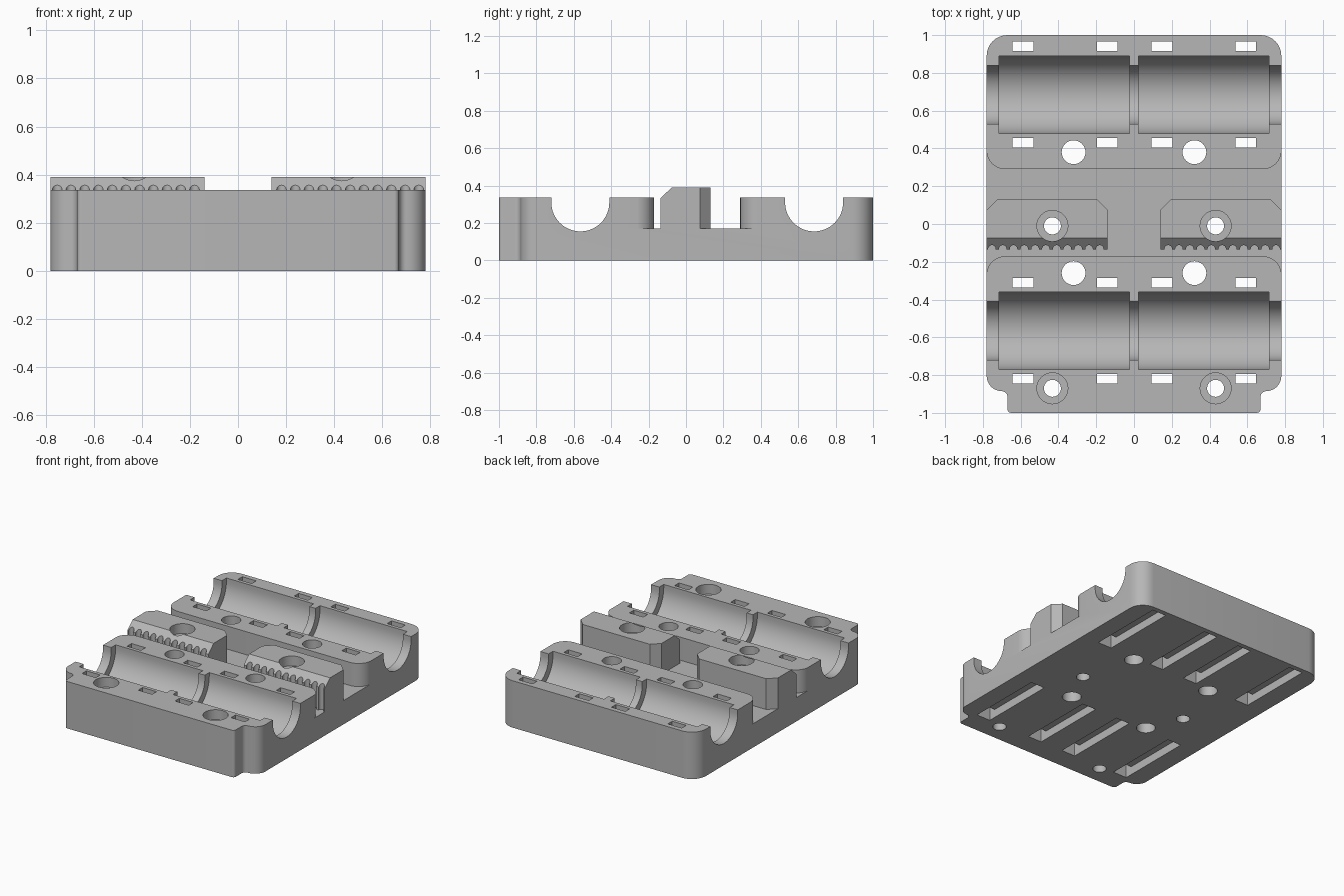
import bpy, bmesh, math
from mathutils import Vector

if "Cube" in bpy.data.objects:
    bpy.data.objects.remove(bpy.data.objects["Cube"], do_unlink=True)

grey = bpy.data.materials.new("plain grey")
grey.use_nodes = True
COLOUR = (0.47, 0.47, 0.47, 1)
grey.diffuse_color = COLOUR
grey.node_tree.nodes["Principled BSDF"].inputs["Base Color"].default_value = COLOUR


def rounded(corners, segments=8):
    """Outline from right-angled corners (u, v, radius)."""
    points = []
    for i, (u, v, r) in enumerate(corners):
        p = Vector((u, v))
        if r == 0:
            points.append(p)
            continue
        before = (Vector(corners[i - 1][:2]) - p).normalized()
        after = (Vector(corners[(i + 1) % len(corners)][:2]) - p).normalized()
        centre = p + r * (before + after)
        for k in range(segments + 1):
            t = math.pi / 2 * k / segments
            points.append(centre - r * (after * math.cos(t) + before * math.sin(t)))
    return [p for i, p in enumerate(points) if (p - points[i - 1]).length > 1e-5]


def rect(x0, x1, y0, y1, r=0, segments=8):
    return rounded([(x0, y0, r), (x1, y0, r), (x1, y1, r), (x0, y1, r)], segments)


def circle(x, y, r):
    return rect(x - r, x + r, y - r, y + r, r)


def prism(name, outline, lo, hi, axis="z"):
    """Extrude an outline along z (outline in xy) or along x (outline in yz)."""
    place = (lambda p, h: (p.x, p.y, h)) if axis == "z" else (lambda p, h: (h, p.x, p.y))
    bm = bmesh.new()
    face = bm.faces.new([bm.verts.new(place(p, lo)) for p in outline])
    shift = Vector((0, 0, hi - lo) if axis == "z" else (hi - lo, 0, 0))
    extruded = bmesh.ops.extrude_face_region(bm, geom=[face], use_keep_orig=True)["geom"]
    verts = [g for g in extruded if isinstance(g, bmesh.types.BMVert)]
    bmesh.ops.translate(bm, verts=verts, vec=shift)
    bmesh.ops.recalc_face_normals(bm, faces=bm.faces)
    mesh = bpy.data.meshes.new(name)
    bm.to_mesh(mesh)
    bm.free()
    obj = bpy.data.objects.new(name, mesh)
    bpy.context.collection.objects.link(obj)
    return obj


def cut(target, outline, lo, hi, axis="z"):
    cutter = prism("cutter", outline, lo, hi, axis)
    cutter.hide_render = True
    mod = target.modifiers.new("cut", "BOOLEAN")
    mod.operation, mod.solver, mod.object = "DIFFERENCE", "EXACT", cutter
    bpy.context.view_layer.objects.active = target
    bpy.ops.object.modifier_apply(modifier=mod.name)
    bpy.data.objects.remove(cutter, do_unlink=True)


def finish(obj):
    obj.data.materials.clear()
    obj.data.materials.append(grey)
    for poly in obj.data.polygons:
        poly.material_index = 0
    bpy.ops.object.select_all(action="DESELECT")
    obj.select_set(True)
    bpy.context.view_layer.objects.active = obj
    bpy.ops.object.shade_smooth_by_angle(angle=math.radians(30))


W, TOP, FLOOR, CLAMP_TOP = 0.78, 0.335, 0.17, 0.39
THROUGH = (-0.1, 0.6)

# Carriage body with rounded corners and a stepped front edge
half = [(0.67, -1, 0.02), (0.67, -0.885, 0.03), (W, -0.885, 0.08), (W, 1, 0.11)]
body = prism("carriage_body", rounded(half + [(-x, y, r) for x, y, r in reversed(half)]), 0, TOP)

# Valley between the two bearing blocks, flaring at both ends
side = [(W + 0.001, -0.17, 0.1), (W + 0.001, -0.271, 0), (0.9, -0.271, 0),
        (0.9, 0.391, 0), (W + 0.001, 0.391, 0), (W + 0.001, 0.29, 0.1)]
cut(body, rounded(side + [(-x, y, r) for x, y, r in reversed(side)]), FLOOR, 0.6)


# Bearing cradles: a narrow shaft channel with two wider pockets
def cradle(y, r):
    low = 0.31 - r
    return rounded([(y - r, 0.6, 0), (y + r, 0.6, 0), (y + r, low, r), (y - r, low, r)], 16)


for y in (-0.565, 0.685):
    cut(body, cradle(y, 0.155), -0.9, 0.9, "x")
    for lo, hi in ((-0.715, -0.025), (0.025, 0.715)):
        cut(body, cradle(y, 0.205), lo, hi, "x")
    # Strap slots, joined by a recess underneath
    for x in (-0.587, -0.142, 0.148, 0.592):
        a, b = x - 0.055, x + 0.055
        cut(body, rect(a, b, y - 0.28, y + 0.28), -0.1, 0.06)
        for s in (-0.255, 0.255):
            cut(body, rect(a, b, y + s - 0.025, y + s + 0.025), *THROUGH)

# Mounting holes and counterbored screw holes
for sx in (-1, 1):
    for y in (-0.26, 0.38):
        cut(body, circle(sx * 0.32, y, 0.063), *THROUGH)
    for y in (-0.87, -0.01):
        cut(body, circle(sx * 0.432, y, 0.045), *THROUGH)
    cut(body, circle(sx * 0.432, -0.87, 0.082), TOP - 0.07, 0.6)
finish(body)

# Toothed belt clamps
for name, sx in (("right_belt_clamp", -1), ("left_belt_clamp", 1)):
    x0, x1 = sorted((sx * W, sx * 0.14))
    plan = rounded([(x0, -0.135, 0), (x1, -0.135, 0), (x1, 0.13, 0.055), (x0, 0.13, 0.055)], 1)
    clamp = prism(name, plan, FLOOR, CLAMP_TOP)
    bevel = [Vector(p) for p in ((-0.2, 0.275), (-0.075, CLAMP_TOP), (-0.075, 0.5), (-0.2, 0.5))]
    cut(clamp, bevel, -1, 1, "x")
    for k in range(11):
        cut(clamp, circle(sx * (0.752 - 0.0571 * k), -0.132, 0.02), FLOOR - 0.05, 0.5)
    cut(clamp, circle(sx * 0.432, -0.01, 0.045), *THROUGH)
    cut(clamp, circle(sx * 0.432, -0.01, 0.082), CLAMP_TOP - 0.07, 0.6)
    finish(clamp)
